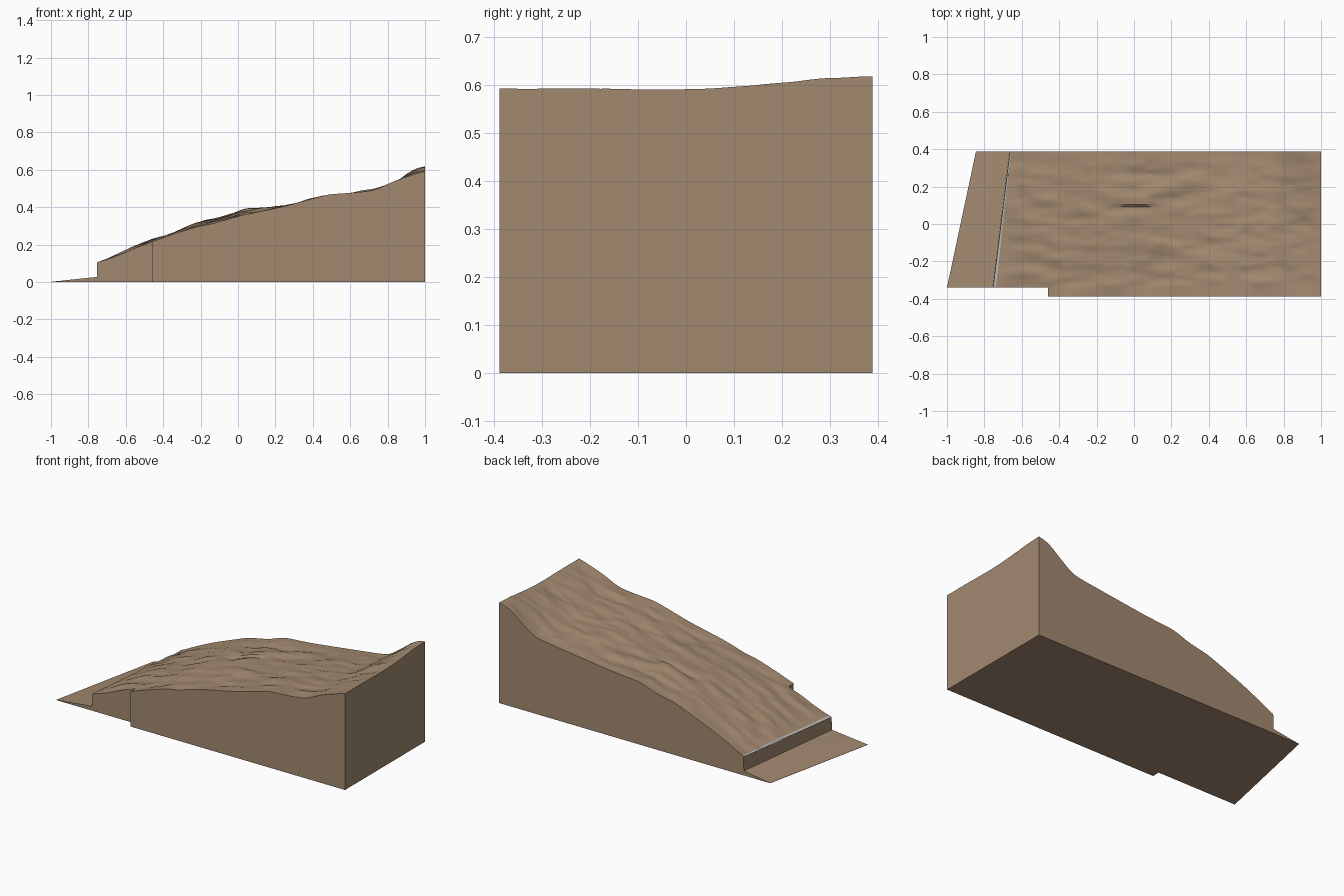
import bpy, bmesh
from mathutils import Vector, noise

if "Cube" in bpy.data.objects:
    bpy.data.objects.remove(bpy.data.objects["Cube"])

# Ridge profiles (x, z) along the front edge, the middle and the back edge
FRONT = [(-.76, .105), (-.7, .12), (-.55, .185), (-.47, .212), (-.35, .255), (-.2, .302),
         (-.15, .307), (0, .352), (.25, .405), (.48, .468), (.65, .48), (.73, .49), (.84, .542), (1, .595)]
MIDDLE = [(-.71, .11), (-.55, .195), (-.45, .232), (-.37, .25), (-.2, .325), (-.07, .347),
          (.03, .375), (.25, .405), (.48, .455), (.73, .482), (.84, .535), (1, .594)]
BACK = [(-.665, .115), (-.55, .175), (-.43, .23), (-.2, .32), (-.07, .345), (.04, .385),
        (.25, .403), (.5, .435), (.68, .458), (.76, .472), (.84, .53), (.93, .6), (1, .62)]


def at(profile, x):
    if x <= profile[0][0]:
        return profile[0][1]
    for (x0, z0), (x1, z1) in zip(profile, profile[1:]):
        if x <= x1:
            return z0 + (z1 - z0) * (x - x0) / (x1 - x0)
    return profile[-1][1]


def smooth_at(profile, x):
    return sum(at(profile, min(1, x + d)) for d in (-.03, -.015, 0, .015, .03)) / 5


def smoothstep(t):
    t = max(0, min(1, t))
    return t * t * (3 - 2 * t)


def height(x, y):
    f, m, b = (smooth_at(p, x) for p in (FRONT, MIDDLE, BACK))
    if y < 0:
        z, edge = m + (f - m) * smoothstep(-y / .388), .388 + y
    else:
        z, edge = m + (b - m) * smoothstep(y / .388), .388 - y
    # rocky patches, fading out at the outer edges
    fade = min(1, edge / .08) * min(1, (1 - x) / .1 + .2) * min(1, (x + .76) / .15)
    n = noise.noise(Vector((x * 5, y * 13, 3.1))) * .012
    n += noise.noise(Vector((x * 12, y * 30, 8.4))) * .005
    # short ledge near the middle
    if -.15 < x < .12 and y > .1:
        n += .012 * max(0, 1 - (y - .1) / .12) * min(1, (x + .15) / .1, (.12 - x) / .05)
    return z + n * max(0, fade)


def material(name, colour):
    mat = bpy.data.materials.new(name)
    mat.diffuse_color = (*colour, 1)
    mat.use_nodes = True
    mat.node_tree.nodes["Principled BSDF"].inputs["Base Color"].default_value = mat.diffuse_color
    return mat


# One grid: sloping apron, upright step, thin grey lip, then the hillside
Y_FRONT, Y_NOTCH, Y_BACK, X_NOTCH = -.388, -.34, .388, -.47
ROWS, COLS = 54, 100
ys = [Y_FRONT] + [Y_NOTCH + (Y_BACK - Y_NOTCH) * i / ROWS for i in range(ROWS + 1)]
bm = bmesh.new()
grid = []
notch_col = 4 + round(COLS * (X_NOTCH + .742) / 1.742)
for y in ys:
    t = max(0, (y - Y_NOTCH) / (Y_BACK - Y_NOTCH))
    apron_x, step_x = -1 + .155 * t, -.755 + .09 * t
    lip_x = step_x + .016 - .008 * t
    row = [(apron_x, y, .001), ((apron_x + step_x) / 2, y, .014),
           (step_x, y, .027), (step_x + .002, y, .105 + .008 * t)]
    for j in range(COLS + 1):
        x = lip_x + (1 - lip_x) * j / COLS
        row.append((x, y, height(x, y)))
    grid.append([bm.verts.new(c) for c in row])

for i in range(len(grid) - 1):
    for j in range(len(grid[0]) - 1):
        if i == 0 and j < notch_col:
            continue
        face = bm.faces.new((grid[i][j], grid[i][j + 1], grid[i + 1][j + 1], grid[i + 1][j]))
        face.material_index = 1 if j == 3 else 0
bmesh.ops.delete(bm, geom=[v for v in bm.verts if not v.link_faces], context='VERTS')

# Side walls down to the ground and a flat underside
rim = [e for e in bm.edges if e.is_boundary]
walls = bmesh.ops.extrude_edge_only(bm, edges=rim)["geom"]
for v in walls:
    if isinstance(v, bmesh.types.BMVert):
        v.co.z = 0
for f in walls:
    if isinstance(f, bmesh.types.BMFace):
        f.material_index = 0
# weld the doubled ground points below the upright step, then close
low = [v for v in bm.verts if v.co.z == 0]
base = bmesh.ops.contextual_create(bm, geom=[e for e in bm.edges if e.is_boundary])
for f in base["faces"]:
    f.material_index = 0
bmesh.ops.recalc_face_normals(bm, faces=bm.faces[:])

mesh = bpy.data.meshes.new("hillside_block")
bm.to_mesh(mesh)
bm.free()
hill = bpy.data.objects.new("hillside_block", mesh)
bpy.context.collection.objects.link(hill)
mesh.materials.append(material("earth", (.36, .25, .16)))
mesh.materials.append(material("lip_grey", (.5, .5, .5)))

bpy.context.view_layer.objects.active = hill
hill.select_set(True)
bpy.ops.object.shade_smooth_by_angle(angle=.5)
